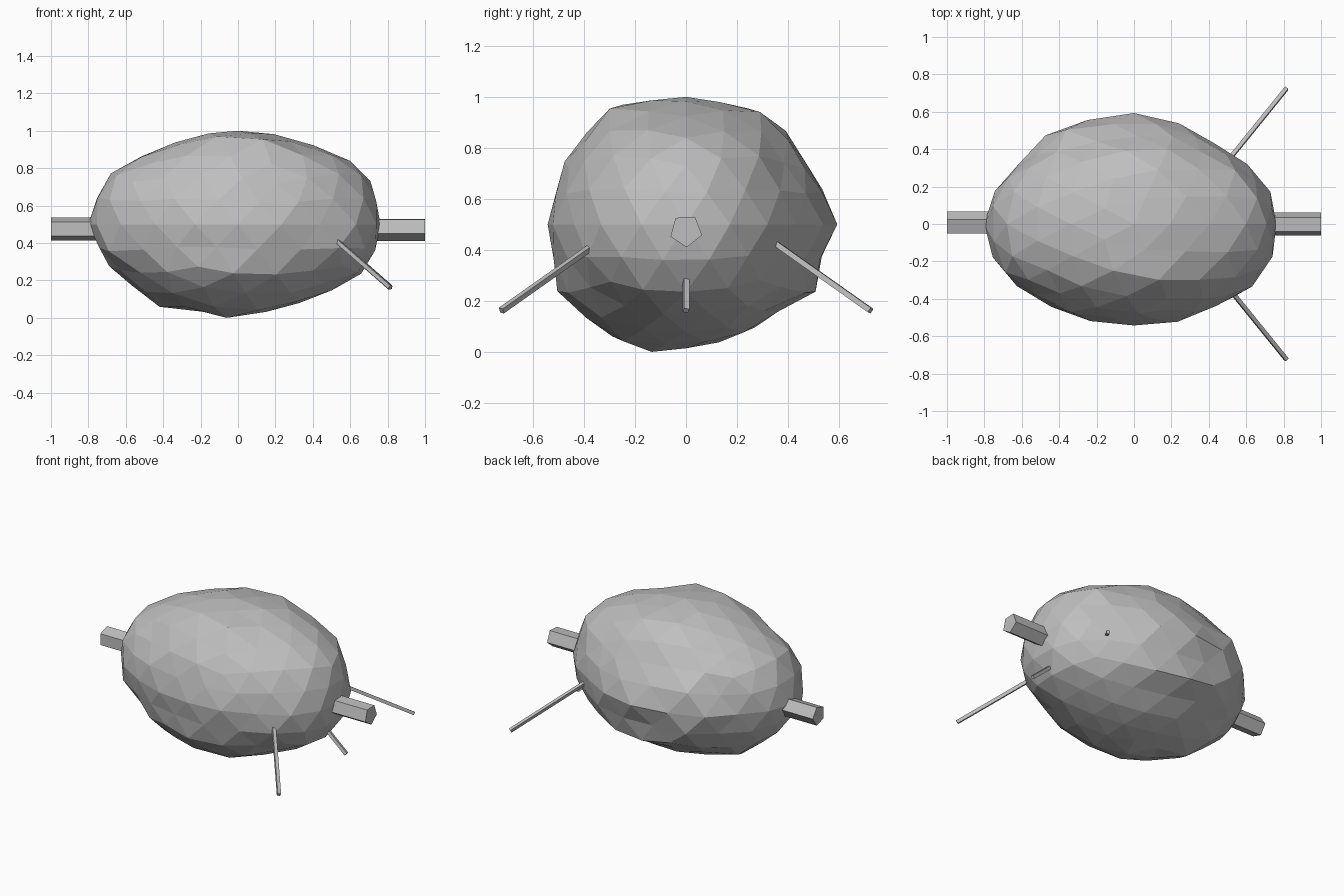
import bpy, bmesh, math, random
from mathutils import Vector

if "Cube" in bpy.data.objects:
    bpy.data.objects.remove(bpy.data.objects["Cube"])

random.seed(4)

stone = bpy.data.materials.new("grey stone")
stone.diffuse_color = (0.52, 0.52, 0.52, 1)
stone.use_nodes = True
stone.node_tree.nodes["Principled BSDF"].inputs["Base Color"].default_value = stone.diffuse_color

# Body outlines seen along each axis, relative to the centre at z = 0.5
FRONT = [(-.8, .02), (-.7, .26), (-.53, .36), (-.2, .49), (0, .5), (.2, .48), (.38, .43),
         (.56, .37), (.7, .26), (.75, .12), (.76, 0), (.78, -.1), (.68, -.25), (.56, -.33),
         (.4, -.4), (.22, -.45), (0, -.49), (-.44, -.44), (-.7, -.21)]
SIDE = [(-.3, .47), (-.16, .49), (0, .5), (.14, .48), (.3, .45), (.4, .36), (.52, .15),
        (.595, .01), (.52, -.11), (.515, -.26), (.38, -.33), (.25, -.42), (.1, -.47),
        (-.16, -.5), (-.3, -.45), (-.51, -.26), (-.545, 0), (-.47, .27), (-.39, .36)]
TOP = [(-.01, .6), (.2, .55), (.38, .46), (.53, .37), (.65, .29), (.74, .16), (.765, .05),
       (.76, -.15), (.68, -.3), (.54, -.4), (.38, -.46), (.22, -.53), (0, -.54), (-.18, -.535),
       (-.4, -.47), (-.54, -.38), (-.7, -.29), (-.77, -.15), (-.81, 0), (-.76, .15),
       (-.65, .3), (-.54, .37), (-.45, .51), (-.2, .565)]


def reach(outline, u, v):
    """How far the ray (u, v) can be scaled before it meets the outline."""
    best = 0
    for i, (px, py) in enumerate(outline):
        qx, qy = outline[(i + 1) % len(outline)]
        ex, ey = qx - px, qy - py
        den = u * ey - v * ex
        if abs(den) < 1e-9:
            continue
        t = (px * ey - py * ex) / den
        s = (px * v - py * u) / den
        if t > 0 and -1e-6 <= s <= 1 + 1e-6:
            best = max(best, t)
    return best or 1


def finish(bm, name):
    bmesh.ops.recalc_face_normals(bm, faces=bm.faces)
    me = bpy.data.meshes.new(name)
    bm.to_mesh(me)
    bm.free()
    me.materials.append(stone)
    ob = bpy.data.objects.new(name, me)
    bpy.context.collection.objects.link(ob)
    return ob


def rod(name, a, b, radius, sides, turn=0):
    """Straight prism from a to b."""
    a, b = Vector(a), Vector(b)
    d = (b - a).normalized()
    side = Vector((0, 0, 1)).cross(d).normalized()
    up = d.cross(side)
    bm = bmesh.new()
    rings = []
    for c in (a, b):
        rings.append([bm.verts.new(c + radius * (math.cos(t) * side + math.sin(t) * up))
                      for t in (math.radians(turn) + i * math.tau / sides for i in range(sides))])
    for i in range(sides):
        j = (i + 1) % sides
        bm.faces.new((rings[0][i], rings[0][j], rings[1][j], rings[1][i]))
    for r in rings:
        bm.faces.new(r)
    return finish(bm, name)


# Lumpy body: an ellipsoid bulged to follow the three outlines
bm = bmesh.new()
bmesh.ops.create_icosphere(bm, subdivisions=3, radius=1)
for v in bm.verts:
    d = v.co.normalized()
    p = Vector((d.x * .77, d.y * .56, d.z * .5))
    total = weight = 0
    for off, outline, u, w in ((d.y, FRONT, p.x, p.z), (d.x, SIDE, p.y, p.z), (d.z, TOP, p.x, p.y)):
        if abs(off) > .98:
            continue
        k = math.exp(-12 * off * off)
        total += k * reach(outline, u, w) * math.sqrt(1 - off * off)
        weight += k
    f = total / weight
    if min(abs(c) for c in d) > .15:
        f *= 1 + random.uniform(-.015, .015)
    v.co = p * f + Vector((0, 0, .5))
    v.co.z = min(max(v.co.z, 0), 1)
low = min(bm.verts, key=lambda v: v.co.z)
low.co.z = 0
finish(bm, "body")

# Stub bars at both ends
rod("right_bar", (.6, 0, .475), (1, 0, .475), .065, 5, -87)
rod("left_bar", (-.6, .003, .475), (-1, .003, .475), .065, 5, 180)

# Three thin slanted spikes
for name, s in (("front_spike", -1), ("middle_spike", 0), ("back_spike", 1)):
    rod(name, (.37, s * .175, .55), (.815, s * .724, .162), .015, 4, 30)
